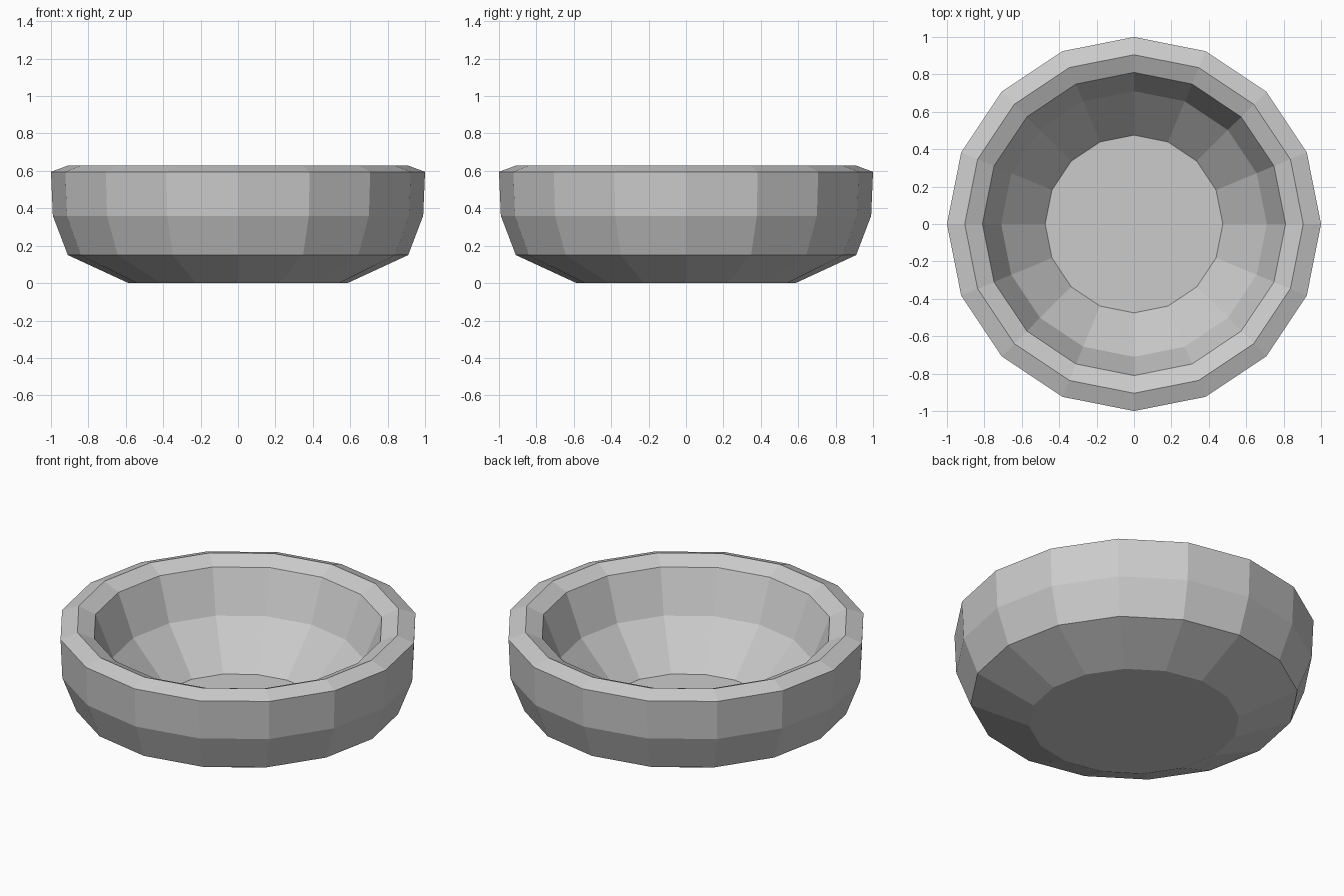
import bpy, bmesh
from math import cos, sin, tau

if "Cube" in bpy.data.objects:
    bpy.data.objects.remove(bpy.data.objects["Cube"])

SIDES = 16
# (radius, height) from the base, up the outside, over the rim, down to the floor
PROFILE = [(0.585, 0.0), (0.91, 0.15), (0.99, 0.36), (1.0, 0.595),
           (0.905, 0.63), (0.81, 0.587), (0.71, 0.335), (0.475, 0.085)]


def lathe(name, profile, sides):
    bm = bmesh.new()
    rings = [[bm.verts.new((r * cos(tau * i / sides), r * sin(tau * i / sides), z))
              for i in range(sides)] for r, z in profile]
    for low, high in zip(rings, rings[1:]):
        for i in range(sides):
            j = (i + 1) % sides
            bm.faces.new((low[i], low[j], high[j], high[i]))
    # flat base and flat inner floor
    bm.faces.new(rings[0][::-1])
    bm.faces.new(rings[-1])
    bmesh.ops.recalc_face_normals(bm, faces=bm.faces)
    mesh = bpy.data.meshes.new(name)
    bm.to_mesh(mesh)
    bm.free()
    obj = bpy.data.objects.new(name, mesh)
    bpy.context.collection.objects.link(obj)
    return obj


# Faceted bowl
lathe("bowl", PROFILE, SIDES)
